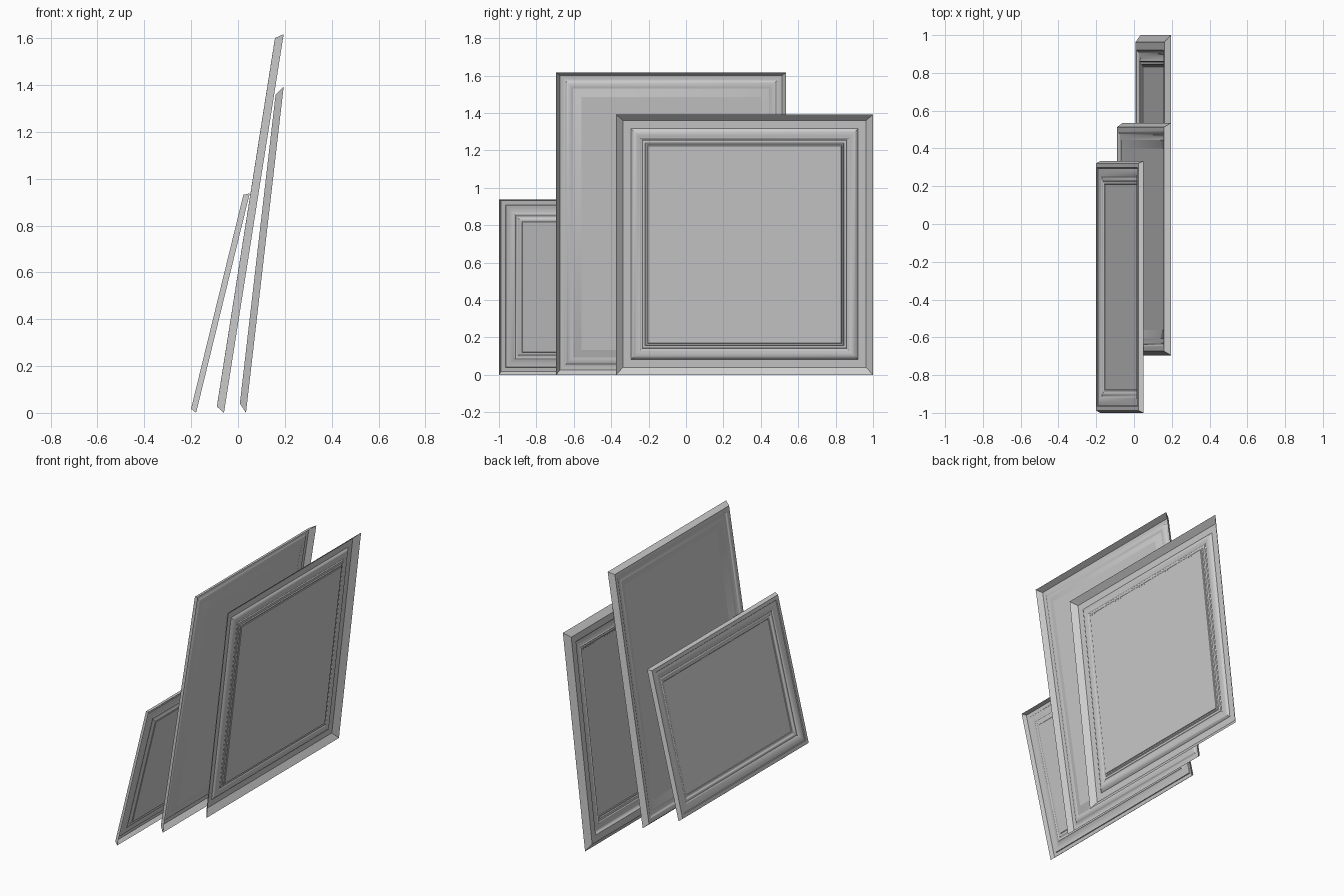
import bpy, bmesh, math
from mathutils import Vector

cube = bpy.data.objects.get("Cube")
if cube:
    bpy.data.objects.remove(cube)

grey = bpy.data.materials.new("plain grey")
grey.use_nodes = True
colour = (0.6, 0.6, 0.6, 1)
grey.diffuse_color = colour
grey.node_tree.nodes["Principled BSDF"].inputs["Base Color"].default_value = colour


def arc(start, end, bulge, steps=6):
    """Rounded run of moulding between two (inset, depth) points."""
    a, b = Vector(start), Vector(end)
    side = Vector((a.y - b.y, b.x - a.x)).normalized() * bulge
    return [tuple(a.lerp(b, k / steps) + side * math.sin(math.pi * k / steps))
            for k in range(steps + 1)]


def finish(name, bm):
    mesh = bpy.data.meshes.new(name)
    bm.to_mesh(mesh)
    bm.free()
    mesh.materials.append(grey)
    obj = bpy.data.objects.new(name, mesh)
    bpy.context.collection.objects.link(obj)
    bpy.ops.object.select_all(action='DESELECT')
    obj.select_set(True)
    bpy.context.view_layer.objects.active = obj
    bpy.ops.object.shade_smooth_by_angle(angle=math.radians(30))


def leaning_picture(name, y0, y1, foot, head, profile):
    """Mitred open-backed moulding around a recessed panel, leaning to +x."""
    foot, head = Vector((foot[0], 0, foot[1])), Vector((head[0], 0, head[1]))
    up = (head - foot).normalized()
    height = (head - foot).length
    outward = Vector((-up.z, 0, up.x))

    def ring(bm, inset, depth):
        lo, hi = y0 + inset, y1 - inset
        corners = ((hi, inset), (lo, inset), (lo, height - inset), (hi, height - inset))
        return [bm.verts.new(foot + up * v + outward * depth + Vector((0, y, 0)))
                for y, v in corners]

    bm = bmesh.new()
    rings = [ring(bm, *p) for p in profile]
    for a, b in zip(rings, rings[1:]):
        for i in range(4):
            j = (i + 1) % 4
            bm.faces.new((a[i], a[j], b[j], b[i]))
    finish(name + "_frame", bm)

    bm = bmesh.new()
    bm.faces.new(ring(bm, *profile[-1]))
    finish(name + "_panel", bm)


# Wide frame: bevelled edge, flat band, cove, bead and stepped lip
wide = ([(0, 0), (0.037, 0.0305), (0.08, 0.0305), (0.085, 0.025)]
        + arc((0.085, 0.025), (0.125, 0.018), -0.006)[1:]
        + arc((0.13, 0.018), (0.142, 0.016), 0.004)
        + [(0.155, 0.014), (0.16, 0.009), (0.167, 0.009), (0.17, 0.005)])
leaning_picture("wide", -0.374, 1.0, (0.034, 0), (0.195, 1.393), wide)

# Tall frame: narrow edge, rounded rail and broad sloping inner bevel
tall = ([(0, 0), (0.022, 0.034), (0.03, 0.034)]
        + arc((0.03, 0.034), (0.06, 0.024), 0.004)
        + arc((0.06, 0.024), (0.09, 0.022), -0.003)[1:]
        + [(0.135, 0.005)])
leaning_picture("tall", -0.695, 0.535, (-0.06, 0), (0.195, 1.617), tall)

# Small frame: thin edge, rounded rail, cove and stepped lip
small = ([(0, 0), (0.012, 0.025), (0.035, 0.025), (0.038, 0.021)]
         + arc((0.038, 0.021), (0.085, 0.014), 0.004)
         + [(0.088, 0.011)]
         + arc((0.09, 0.011), (0.106, 0.01), 0.003)
         + [(0.11, 0.007), (0.122, 0.006), (0.125, 0.003)])
leaning_picture("small", -1.0, 0.333, (-0.179, 0), (0.05, 0.937), small)
